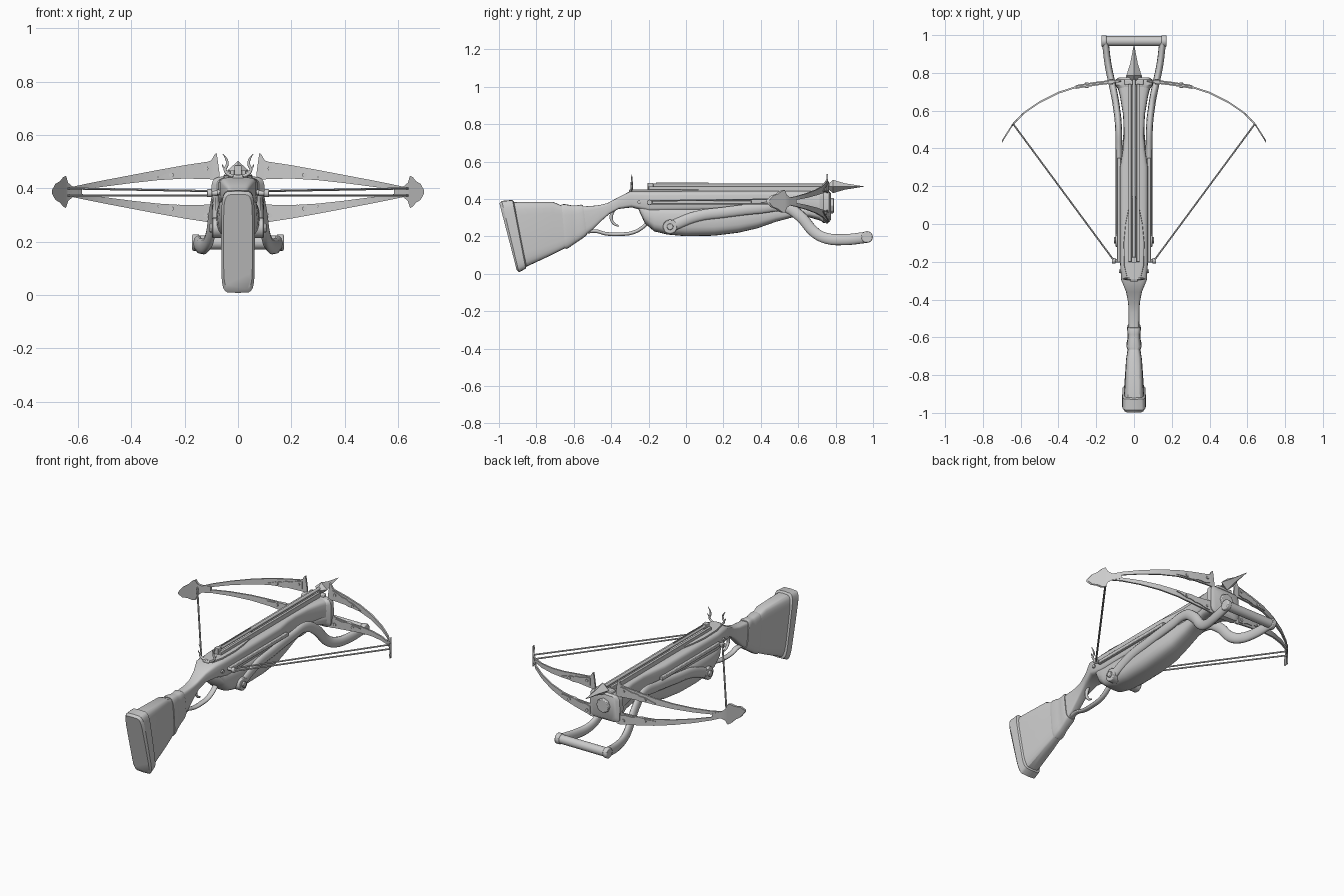
import bpy, bmesh, math
from mathutils import Vector

ZC = 0.387  # height of the bow's centre line


def finish(name, bm, bevel=0):
    bmesh.ops.recalc_face_normals(bm, faces=bm.faces)
    me = bpy.data.meshes.new(name)
    bm.to_mesh(me)
    bm.free()
    ob = bpy.data.objects.new(name, me)
    bpy.context.collection.objects.link(ob)
    bpy.ops.object.select_all(action='DESELECT')
    bpy.context.view_layer.objects.active = ob
    ob.select_set(True)
    bpy.ops.object.shade_smooth_by_angle(angle=math.radians(32))
    if bevel:
        m = ob.modifiers.new("bevel", 'BEVEL')
        m.width, m.segments = bevel, 2
    return ob


def skin(bm, rings):
    vs = [[bm.verts.new(p) for p in r] for r in rings]
    n = len(vs[0])
    for a, b in zip(vs, vs[1:]):
        for i in range(n):
            bm.faces.new((a[i], a[(i + 1) % n], b[(i + 1) % n], b[i]))
    bm.faces.new(vs[0])
    bm.faces.new(vs[-1])


def loft(name, stations, p=4, n=24):
    """Stations (y_bottom, z_bottom, y_top, z_top, half_width), superellipse sections."""
    rings = []
    for yb, zb, yt, zt, w in stations:
        ring = []
        for i in range(n):
            a = 2 * math.pi * i / n
            c, s = math.cos(a), math.sin(a)
            t = (math.copysign(abs(s) ** (2 / p), s) + 1) / 2
            ring.append((w * math.copysign(abs(c) ** (2 / p), c),
                         yb + (yt - yb) * t, zb + (zt - zb) * t))
        rings.append(ring)
    bm = bmesh.new()
    skin(bm, rings)
    return finish(name, bm)


def box(name, lo, hi, bevel=0):
    bm = bmesh.new()
    skin(bm, [[(lo[0], lo[1], z), (hi[0], lo[1], z), (hi[0], hi[1], z), (lo[0], hi[1], z)]
              for z in (lo[2], hi[2])])
    return finish(name, bm, bevel)


def rod(name, a, b, r, n=12, bevel=0):
    a, b = Vector(a), Vector(b)
    q = (b - a).to_track_quat('Z', 'Y')
    ring = [q @ Vector((r * math.cos(2 * math.pi * i / n), r * math.sin(2 * math.pi * i / n), 0))
            for i in range(n)]
    bm = bmesh.new()
    skin(bm, [[e + v for v in ring] for e in (a, b)])
    return finish(name, bm, bevel)


def tube(name, pts, r, xs=1, radii=None):
    """Bent tube through points; xs squashes its section sideways."""
    cu = bpy.data.curves.new(name, 'CURVE')
    cu.dimensions, cu.bevel_depth, cu.bevel_resolution = '3D', r, 3
    cu.use_fill_caps, cu.resolution_u = True, 6
    sp = cu.splines.new('BEZIER')
    sp.bezier_points.add(len(pts) - 1)
    for i, (bp, p) in enumerate(zip(sp.bezier_points, pts)):
        bp.co = (p[0] / xs, p[1], p[2])
        bp.handle_left_type = bp.handle_right_type = 'AUTO'
        bp.radius = radii[i] if radii else 1
    ob = bpy.data.objects.new(name, cu)
    bpy.context.collection.objects.link(ob)
    ob.scale.x = xs
    bpy.ops.object.select_all(action='DESELECT')
    bpy.context.view_layer.objects.active = ob
    ob.select_set(True)
    bpy.ops.object.convert(target='MESH')
    bpy.ops.object.shade_smooth_by_angle(angle=math.radians(40))


BOW = [(0, .757), (.1, .755), (.2, .743), (.3, .727), (.4, .695), (.5, .645),
       (.58, .59), (.64, .53), (.70, .435)]


def bow_y(x):
    for (a, ya), (b, yb) in zip(BOW, BOW[1:]):
        if x <= b:
            return ya + (yb - ya) * (x - a) / (b - a)
    return BOW[-1][1]


def bow_plate(name, side, flip, stations, th):
    """Plate following the bow curve: stations (x, outer, inner) offsets from ZC."""
    bm = bmesh.new()
    skin(bm, [[(side * x, bow_y(x) + d * th, ZC + flip * z)
               for d, z in ((-1, o), (1, o), (1, i), (-1, i))] for x, o, i in stations])
    return finish(name, bm)


# Shoulder stock, wrist and receiver
loft("stock_and_receiver", [
    (-.86, .035, -.935, .385, .054), (-.72, .10, -.71, .385, .042), (-.66, .13, -.67, .367, .034),
    (-.60, .165, -.62, .36, .031), (-.50, .235, -.55, .36, .029), (-.45, .285, -.47, .366, .029),
    (-.41, .32, -.42, .378, .031), (-.36, .347, -.36, .41, .042), (-.29, .355, -.30, .441, .068),
    (-.2, .33, -.2, .443, .074), (.3, .34, .3, .443, .074), (.39, .34, .39, .443, .06),
    (.47, .34, .47, .443, .053), (.58, .34, .58, .443, .058), (.68, .33, .68, .443, .075),
    (.75, .30, .75, .44, .092)], p=5)
loft("butt_pad", [
    (-.853, .045, -.92, .385, .052), (-.857, .028, -.928, .395, .062),
    (-.893, .008, -.985, .39, .063), (-.905, .02, -.998, .378, .054)], p=6)
# Stitched wrap around the wrist
loft("wrist_wrap", [
    (-.645, .132, -.665, .371, .038), (-.63, .137, -.65, .373, .041), (-.60, .158, -.61, .366, .034),
    (-.57, .178, -.585, .366, .034), (-.545, .195, -.56, .37, .037), (-.53, .208, -.55, .366, .034)], p=4)
# Fore-end under the receiver
loft("fore_end", [(y, zb, y, zt, w) for y, zb, zt, w in (
    (-.25, .335, .37, .06), (-.22, .27, .37, .072), (-.17, .227, .365, .077), (-.1, .21, .365, .081),
    (0, .201, .365, .082), (.15, .204, .365, .082), (.28, .22, .365, .08), (.38, .243, .365, .066),
    (.48, .278, .365, .056), (.58, .305, .365, .056), (.66, .302, .365, .07), (.75, .275, .365, .094))], p=3)
# Top leaf plate and bolt rails
loft("top_plate", [(y, .435, y, .452, w) for y, w in (
    (-.29, .035), (-.22, .052), (-.1, .055), (0, .045), (.1, .025), (.16, .004))], p=5, n=16)
for s in (1, -1):
    box("bolt_rail", (s * .022 - .008, -.2, .435), (s * .022 + .008, .74, .468), .002)
    box("side_slide", (s * .08 - .01, -.2, .372), (s * .08 + .01, .35, .392), .003)

# Bolt with leaf head and vanes
rod("bolt_shaft", (0, -.19, .473), (0, .8, .473), .009)
loft("bolt_head", [(y, .467 - h, y, .467 + h, w) for y, w, h in (
    (.76, .012, .012), (.785, .04, .036), (.81, .033, .028), (.85, .02, .017), (.95, .001, .001))], p=2, n=4)
box("bolt_vane", (-.002, -.16, .47), (.002, .12, .488))
box("bolt_nock", (-.014, -.205, .445), (.014, -.175, .487), .003)

# Riser holding the bow, with front boss
loft("riser", [(y, a, y, b, w) for y, a, b, w in (
    (.71, .295, .435, .08), (.735, .272, .445, .1), (.765, .275, .44, .098), (.775, .29, .43, .08))], p=6)
rod("riser_boss", (0, .76, .365), (0, .79, .365), .042, 8, .004)
box("riser_bridge", (-.05, .735, .435), (.05, .765, .458), .005)

LIMB = [(.07, .075, .045), (.08, .146, .045), (.088, .14, .046), (.1, .118, .047), (.115, .113, .048),
        (.2, .1, .05), (.3, .082, .044), (.4, .063, .033), (.5, .044, .02), (.58, .028, .009), (.645, .014, 0)]
PLATE = [(.1, .108, .062), (.13, .104, .054), (.17, .09, .058), (.2, .088, .052), (.22, .078, .048),
         (.25, .076, .05), (.27, .068, .053), (.29, .06, .052), (.31, .055, .052)]
TIP = [(.585, .014), (.62, .02), (.637, .034), (.645, .06), (.655, .056), (.668, .04), (.685, .03), (.698, .006)]

for s in (1, -1):
    # Bow limbs, stiffeners and rivets; only the upper limb has the spike
    for f, part in ((1, "upper"), (-1, "lower")):
        limb = [(x, o if f > 0 else min(o, .118), i) for x, o, i in LIMB]
        bow_plate(part + "_limb", s, f, limb, .005)
        bow_plate(part + "_limb_stiffener", s, f, PLATE, .01)
        for x, z in ((.12, .088), (.25, .063)):
            y = bow_y(x)
            rod("limb_rivet", (s * x, y - .015, ZC + f * z), (s * x, y + .015, ZC + f * z), .009, 10)
        # Paired strings
        rod("bowstring", (s * .64, .53, ZC + f * .013), (s * .105, -.195, .382 + f * .008), .0045, 6)
    bow_plate("limb_tip", s, 1, [(x, h, -h) for x, h in TIP], .007)

    # String anchor pins
    rod("string_pin", (s * .05, -.195, .382), (s * .105, -.195, .382), .009)
    rod("string_pin_head", (s * .098, -.195, .382), (s * .117, -.195, .382), .015, 12, .003)
    rod("receiver_pin", (s * .06, -.25, .385), (s * .079, -.25, .385), .01)

    # Cocking lever arms and pivots
    tube("lever_arm", [(s * x, y, z) for x, y, z in (
        (.08, -.085, .252), (.08, .06, .308), (.08, .2, .328), (.08, .39, .35), (.083, .53, .357),
        (.092, .61, .308), (.105, .69, .22), (.118, .75, .19), (.138, .85, .183), (.152, .965, .195))],
        .03, .6)
    rod("lever_pivot", (s * .05, -.085, .252), (s * .097, -.085, .252), .038, 20, .004)
    rod("lever_pivot_bolt", (s * .09, -.085, .252), (s * .106, -.085, .252), .018, 8, .003)
    rod("handle_cap", (s * .145, .968, .197), (s * .172, .968, .197), .031, 20, .005)

    # Rear sight horns
    tube("sight_horn", [(s * x, -.29, z) for x, z in (
        (0, .445), (.03, .45), (.048, .468), (.04, .492), (.044, .51), (.057, .53))],
        .006, 1, (1, 1, 1, .9, .7, .2))
    tube("sight_horn_tine", [(s * .044, -.29, .472), (s * .055, -.29, .48), (s * .06, -.29, .492)],
         .004, 1, (1, .8, .2))

# Lever handle
rod("lever_handle", (-.15, .968, .197), (.15, .968, .197), .026, 20)
box("sight_base", (-.02, -.305, .425), (.02, -.275, .45), .004)

# Trigger and guard
tube("trigger_guard", [(0, -.53, .225), (0, -.48, .228), (0, -.43, .215), (0, -.35, .212), (0, -.28, .222), (0, -.23, .25),
                       (0, -.2, .28)], .01, 1.6)
tube("trigger", [(0, -.385, .35), (0, -.40, .30), (0, -.385, .268), (0, -.36, .255)], .009, 1, (1.2, 1, .8, .5))
